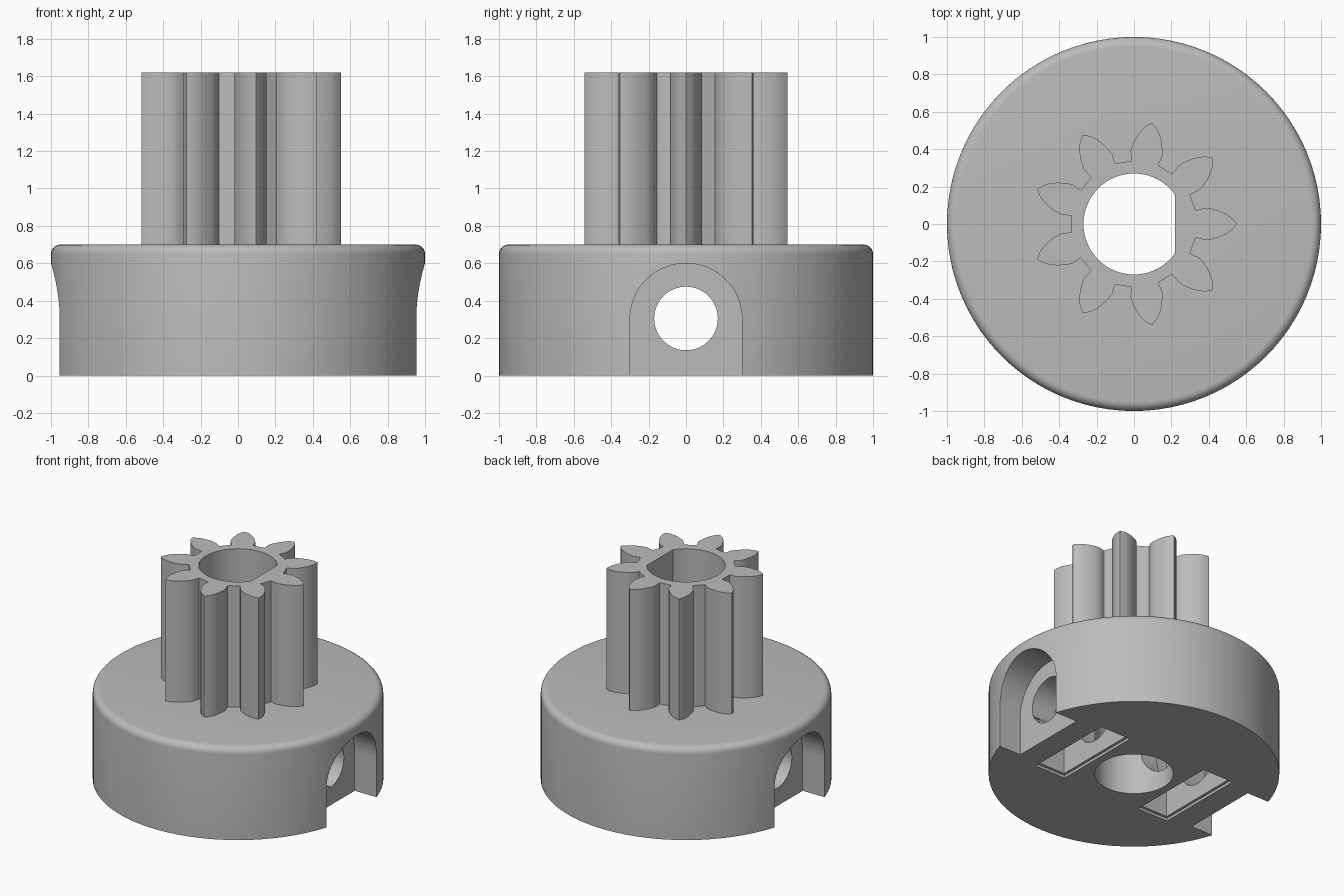
import bpy, bmesh, math
from mathutils import Matrix, Vector

if "Cube" in bpy.data.objects:
    bpy.data.objects.remove(bpy.data.objects["Cube"], do_unlink=True)

BASE_H, TOP, BORE, SCREW_Z = 0.7, 1.62, 0.27, 0.305

grey = bpy.data.materials.new("plain grey")
grey.use_nodes = True
colour = (0.5, 0.5, 0.5, 1)
grey.diffuse_color = colour
grey.node_tree.nodes["Principled BSDF"].inputs["Base Color"].default_value = colour


def make_object(name, bm):
    bmesh.ops.recalc_face_normals(bm, faces=bm.faces)
    mesh = bpy.data.meshes.new(name)
    bm.to_mesh(mesh)
    bm.free()
    mesh.materials.append(grey)
    obj = bpy.data.objects.new(name, mesh)
    bpy.context.collection.objects.link(obj)
    return obj


def prism(name, points, direction):
    """Extrude a closed outline of 3D points along a direction."""
    bm = bmesh.new()
    face = bm.faces.new([bm.verts.new(p) for p in points])
    side = bmesh.ops.extrude_face_region(bm, geom=[face])["geom"]
    verts = [g for g in side if isinstance(g, bmesh.types.BMVert)]
    bmesh.ops.translate(bm, verts=verts, vec=direction)
    return make_object(name, bm)


def arc(radius, start, end, steps):
    angles = [math.radians(start + (end - start) * i / steps) for i in range(steps + 1)]
    return [(radius * math.cos(a), radius * math.sin(a)) for a in angles]


def cut(obj, cutters):
    for c in cutters:
        mod = obj.modifiers.new("cut", "BOOLEAN")
        mod.operation, mod.solver, mod.object = "DIFFERENCE", "EXACT", c
    deps = bpy.context.evaluated_depsgraph_get()
    result = bpy.data.meshes.new_from_object(obj.evaluated_get(deps))
    obj.modifiers.clear()
    obj.data = result
    for c in cutters:
        bpy.data.objects.remove(c, do_unlink=True)


def smooth(obj):
    bpy.ops.object.select_all(action="DESELECT")
    obj.select_set(True)
    bpy.context.view_layer.objects.active = obj
    bpy.ops.object.shade_smooth_by_angle(angle=math.radians(25))


# Round hub with a filleted top edge, lathed around z
fillet = 0.05
profile = [(0, 0), (1, 0)]
profile += [(1 - fillet + x, BASE_H - fillet + z) for x, z in arc(fillet, 0, 90, 6)]
profile.append((0, BASE_H))
bm = bmesh.new()
verts = [bm.verts.new((x, 0, z)) for x, z in profile]
edges = [bm.edges.new(pair) for pair in zip(verts, verts[1:])]
bmesh.ops.spin(bm, geom=verts + edges, cent=(0, 0, 0), axis=(0, 0, 1),
               angle=math.tau, steps=96)
bmesh.ops.remove_doubles(bm, verts=bm.verts, dist=1e-4)
hub = make_object("hub", bm)

# Shaft bore and cross hole for the clamping screws
circle = arc(1, 0, 360, 64)[:-1]
cutters = [
    prism("bore_cutter", [(BORE * x, BORE * y, -0.1) for x, y in circle], (0, 0, 1)),
    prism("screw_hole_cutter",
          [(-1.2, 0.17 * y, SCREW_Z + 0.17 * z) for y, z in circle], (2.4, 0, 0)),
]

# Arched screw recess and nut pocket on each side
arch = [(0.3, -0.1)] + [(y, 0.3 + z) for y, z in arc(0.3, 0, 180, 32)] + [(-0.3, -0.1)]
half = 0.33
nut = [(half, -0.1), (half, 0.48), (0, 0.66), (-half, 0.48), (-half, -0.1)]
lip = [(0.35, -0.1), (0.35, 0.02), (-0.35, 0.02), (-0.35, -0.1)]
for s in (1, -1):
    for name, outline, near, depth in (("recess_cutter", arch, 0.77, 0.5),
                                       ("nut_pocket_cutter", nut, 0.35, 0.22),
                                       ("pocket_lip_cutter", lip, 0.33, 0.26)):
        cutters.append(prism(name, [(s * near, y, z) for y, z in outline],
                             (s * depth, 0, 0)))
cut(hub, cutters)
smooth(hub)

# Nine-tooth pinion: one curved flank mirrored and repeated
flank = [(0.330, 0.073), (0.355, 0.079), (0.381, 0.086), (0.41, 0.083), (0.435, 0.076),
         (0.465, 0.066), (0.495, 0.052), (0.525, 0.031)]
tooth = [(r, -t) for r, t in flank] + [(0.55, 0)] + [(r, t) for r, t in reversed(flank)]
outline = []
for i in range(9):
    turn = Matrix.Rotation(math.tau * i / 9, 3, "Z")
    outline += [turn @ Vector((r, t, BASE_H)) for r, t in tooth]
pinion = prism("pinion", outline, (0, 0, TOP - BASE_H))

# D-shaped bore through the pinion
flat = math.degrees(math.acos(0.22 / BORE))
d_shape = [(x, y, BASE_H - 0.1) for x, y in arc(BORE, flat, 360 - flat, 56)]
cut(pinion, [prism("d_bore_cutter", d_shape, (0, 0, 1.2))])
smooth(pinion)
